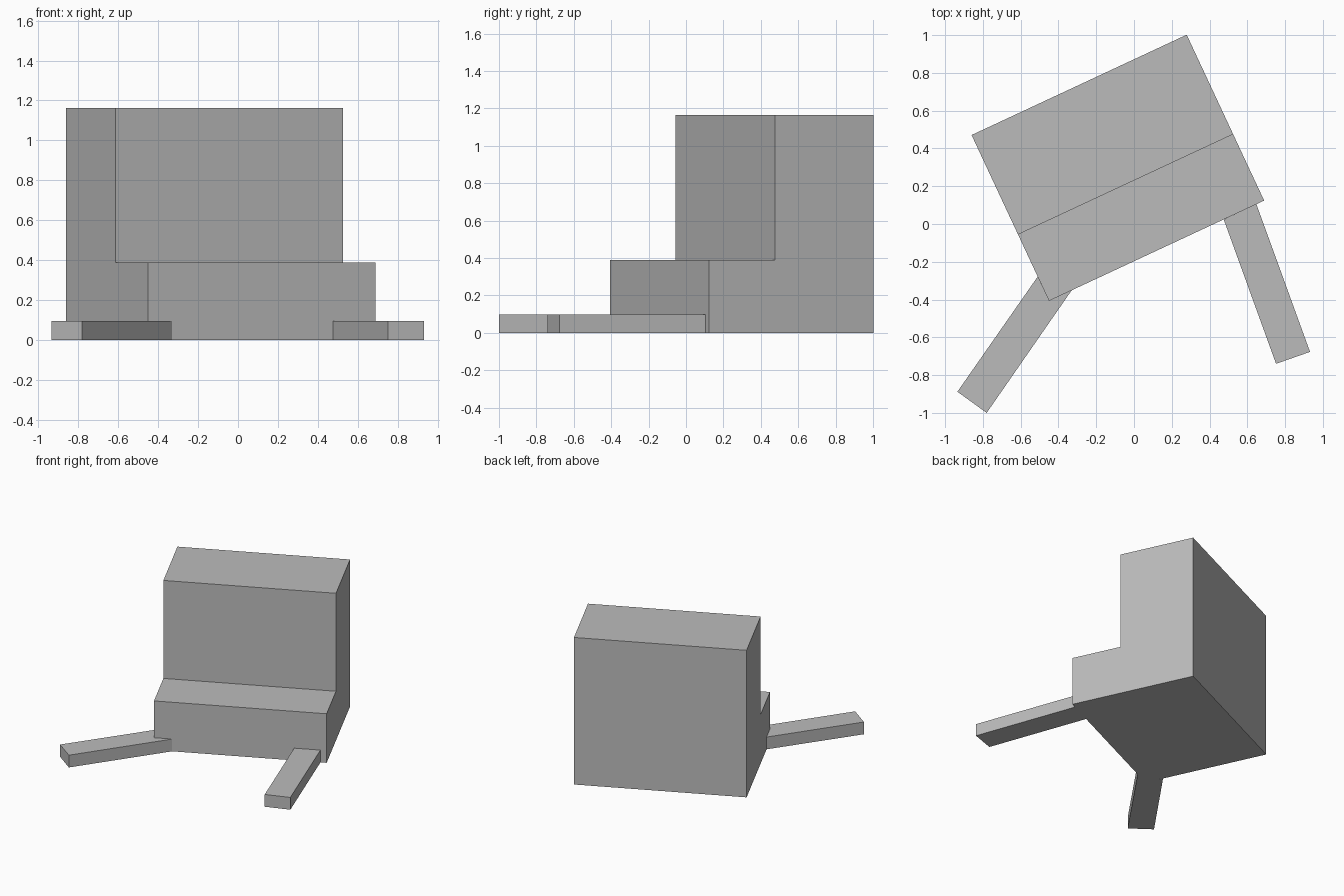
import bpy, bmesh

if "Cube" in bpy.data.objects:
    bpy.data.objects.remove(bpy.data.objects["Cube"])

grey = bpy.data.materials.new("plain grey")
grey.diffuse_color = (0.5, 0.5, 0.5, 1)
grey.use_nodes = True
grey.node_tree.nodes["Principled BSDF"].inputs["Base Color"].default_value = grey.diffuse_color


def prism(name, outline, height):
    """Upright prism from a counter-clockwise floor outline."""
    bm = bmesh.new()
    floor = bm.faces.new([bm.verts.new((x, y, 0)) for x, y in outline])
    top = bmesh.ops.extrude_face_region(bm, geom=[floor], use_keep_orig=True)
    moved = [g for g in top["geom"] if isinstance(g, bmesh.types.BMVert)]
    bmesh.ops.translate(bm, verts=moved, vec=(0, 0, height))
    bmesh.ops.recalc_face_normals(bm, faces=bm.faces[:])
    mesh = bpy.data.meshes.new(name)
    bm.to_mesh(mesh)
    bm.free()
    mesh.materials.append(grey)
    obj = bpy.data.objects.new(name, mesh)
    bpy.context.collection.objects.link(obj)
    return obj


def stepped_body(name, origin, along, depth, profile):
    """L-shaped side profile (depth fraction, height) swept along the width."""
    bm = bmesh.new()
    side = bm.faces.new([bm.verts.new((origin[0] + depth[0] * t,
                                       origin[1] + depth[1] * t, z))
                         for t, z in profile])
    end = bmesh.ops.extrude_face_region(bm, geom=[side], use_keep_orig=True)
    moved = [g for g in end["geom"] if isinstance(g, bmesh.types.BMVert)]
    bmesh.ops.translate(bm, verts=moved, vec=(along[0], along[1], 0))
    bmesh.ops.recalc_face_normals(bm, faces=bm.faces[:])
    mesh = bpy.data.meshes.new(name)
    bm.to_mesh(mesh)
    bm.free()
    mesh.materials.append(grey)
    obj = bpy.data.objects.new(name, mesh)
    bpy.context.collection.objects.link(obj)
    return obj


# Main block: tall back with a low step in front, turned about 25 degrees
stepped_body("stepped_body", (-0.45, -0.407), (1.139, 0.531), (-0.41, 0.878),
             [(0, 0), (1, 0), (1, 1.163), (0.4, 1.163), (0.4, 0.388), (0, 0.388)])

# Low arms spreading from the front; the left one wraps the body corner
prism("left_arm", [(-0.935, -0.888), (-0.78, -1.0), (-0.33, -0.351),
                   (-0.45, -0.407), (-0.51, -0.279)], 0.097)
prism("right_arm", [(0.475, 0.024), (0.752, -0.74), (0.932, -0.677),
                    (0.648, 0.105)], 0.097)
